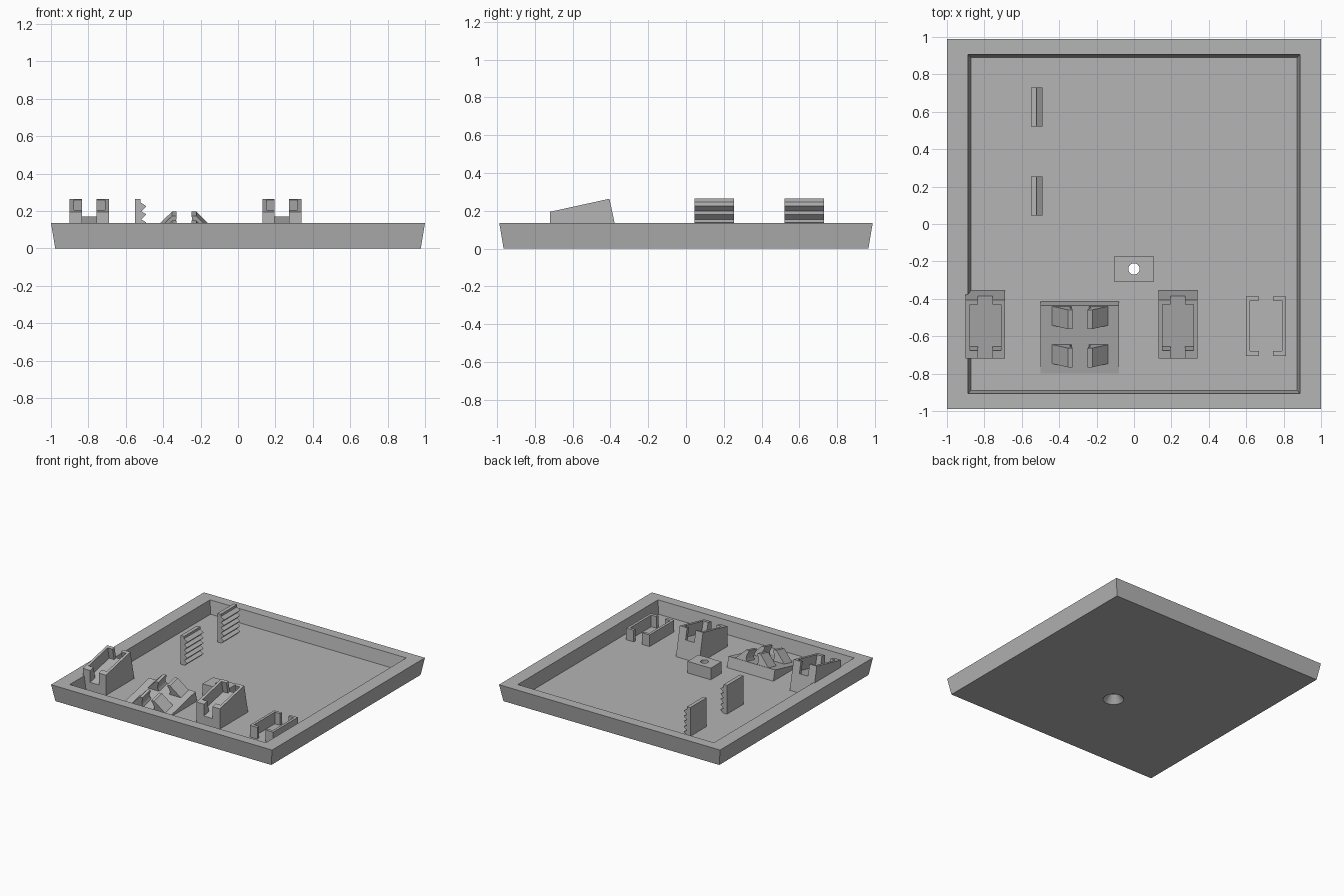
import bpy, bmesh, math
from mathutils import Matrix

if "Cube" in bpy.data.objects:
    bpy.data.objects.remove(bpy.data.objects["Cube"])

grey = bpy.data.materials.new("plain_grey")
grey.use_nodes = True
grey.diffuse_color = (0.46, 0.46, 0.46, 1)
grey.node_tree.nodes["Principled BSDF"].inputs["Base Color"].default_value = grey.diffuse_color

FLOOR = 0.03          # top of the tray floor
SUNK = FLOOR - 0.005  # parts sink slightly into the floor


def finish(name, bm):
    bmesh.ops.recalc_face_normals(bm, faces=bm.faces)
    mesh = bpy.data.meshes.new(name)
    bm.to_mesh(mesh)
    bm.free()
    mesh.materials.append(grey)
    obj = bpy.data.objects.new(name, mesh)
    bpy.context.collection.objects.link(obj)
    return obj


def prism(name, profile, axis, lo, hi):
    """Extrude a closed profile along x (profile is y, z) or y (profile is x, z)."""
    bm = bmesh.new()
    rings = []
    for t in (lo, hi):
        rings.append([bm.verts.new((t, a, b) if axis == "x" else (a, t, b)) for a, b in profile])
    bm.faces.new(rings[0])
    bm.faces.new(rings[1])
    n = len(profile)
    for i in range(n):
        j = (i + 1) % n
        bm.faces.new((rings[0][i], rings[0][j], rings[1][j], rings[1][i]))
    return finish(name, bm)


def box(name, x0, x1, y0, y1, z0, z1):
    return prism(name, [(y0, z0), (y1, z0), (y1, z1), (y0, z1)], "x", x0, x1)


def cone(name, r1, r2, x, y, z0, z1):
    bm = bmesh.new()
    bmesh.ops.create_cone(bm, cap_ends=True, segments=32, radius1=r1, radius2=r2, depth=z1 - z0,
                          matrix=Matrix.Translation((x, y, (z0 + z1) / 2)))
    return finish(name, bm)


def cut(obj, cutters):
    bpy.context.view_layer.objects.active = obj
    for c in cutters:
        c.hide_render = True
        mod = obj.modifiers.new("cut", "BOOLEAN")
        mod.operation = "DIFFERENCE"
        mod.solver = "EXACT"
        mod.object = c
        bpy.ops.object.modifier_apply(modifier=mod.name)


def smooth(obj):
    bpy.ops.object.select_all(action="DESELECT")
    obj.select_set(True)
    bpy.context.view_layer.objects.active = obj
    bpy.ops.object.shade_smooth_by_angle(angle=math.radians(30))


# Tray with tapered walls
bm = bmesh.new()
rings = []
for hx, hy, z in ((0.977, 0.965, 0), (1, 0.988, 0.137), (0.888, 0.907, 0.137), (0.872, 0.89, FLOOR)):
    rings.append([bm.verts.new((sx * hx, sy * hy, z)) for sx, sy in ((-1, -1), (1, -1), (1, 1), (-1, 1))])
bm.faces.new(rings[0])
bm.faces.new(rings[-1])
for low, high in zip(rings, rings[1:]):
    for i in range(4):
        j = (i + 1) % 4
        bm.faces.new((low[i], low[j], high[j], high[i]))
tray = finish("tray", bm)

# Screw boss with a countersunk hole through the tray
boss = box("screw_boss", -0.105, 0.105, -0.31, -0.17, 0.02, 0.125)
holes = [cone("hole_cutter", 0.03, 0.03, 0, -0.24, -0.1, 0.2),
         cone("countersink_cutter", 0.086, 0.03, 0, -0.24, -0.01, 0.06)]
for part in (tray, boss):
    cut(part, holes)
    smooth(part)
for h in holes:
    bpy.data.objects.remove(h)

# Two toothed racks
teeth = [(-0.55, SUNK), (-0.55, 0.265), (-0.52, 0.265), (-0.52, 0.246)]
for i in range(5):
    peak = 0.225 - 0.043 * i
    teeth.append((-0.49, peak))
    teeth.append((-0.518, max(peak - 0.027, SUNK)))
for name, y in (("rear_rack", 0.52), ("front_rack", 0.045)):
    prism(name, teeth, "y", y, y + 0.21)

# Two tilted holders, each with a pocket and a through slot
LEAN, RISE = 0.21, 0.22


def pocket_floor(y):
    return 0.172 + RISE * (y + 0.385)


body = [(-0.72, SUNK), (-0.354, SUNK), (-0.405, 0.264), (-0.72, 0.195)]
pocket = [(-0.655, pocket_floor(-0.655)), (-0.411, pocket_floor(-0.411)),
          (-0.43 - LEAN * 0.08, 0.338), (-0.71, 0.338)]
slot = [(-0.9, pocket_floor(-0.9)), (-0.2, pocket_floor(-0.2)), (-0.2, 0.4), (-0.9, 0.4)]
for name, x in (("right_holder", -0.795), ("left_holder", 0.235)):
    holder = prism(name, body, "x", x - 0.105, x + 0.105)
    cutters = [prism("pocket_cutter", pocket, "x", x - 0.083, x + 0.083),
               prism("slot_cutter", slot, "x", x - 0.039, x + 0.039)]
    cut(holder, cutters)
    for c in cutters:
        bpy.data.objects.remove(c)

# Pair of facing C-shaped brackets
for name, s in (("right_bracket", -1), ("left_bracket", 1)):
    def bx(d):
        return 0.706 + s * d
    bm = bmesh.new()
    outline = [(0.106, -0.705), (0.106, -0.387), (0.038, -0.387), (0.038, -0.41),
               (0.085, -0.41), (0.085, -0.68), (0.038, -0.68), (0.038, -0.705)]
    face = bm.faces.new([bm.verts.new((bx(d), y, SUNK)) for d, y in outline])
    top = bmesh.ops.extrude_face_region(bm, geom=[face])["geom"]
    bmesh.ops.translate(bm, vec=(0, 0, 0.125 - SUNK),
                        verts=[g for g in top if isinstance(g, bmesh.types.BMVert)])
    finish(name, bm)

# Wedge carrying four round-bar clips
prism("clip_wedge", [(-0.80, SUNK), (-0.414, SUNK), (-0.435, 0.115), (-0.80, FLOOR)], "x", -0.5, -0.08)
tilt = math.atan2(0.085, 0.365)
radius, centre = 0.055, 0.03
a0, a1 = math.asin(0.035 / radius), math.asin(-centre / radius)
arc = []
for i in range(9):
    a = a0 + (a1 - a0) * i / 8
    arc.append((radius * math.cos(a), centre + radius * math.sin(a)))
clip = [(0.046, -0.01), (0.152, -0.01), (0.15, 0), (0.065, 0.085), (0.04, 0.085)] + arc
for row, u in (("rear", -0.11), ("front", -0.32)):
    for side, s in (("right", -1), ("left", 1)):
        jaw = prism(row + "_" + side + "_clip", [(s * x, w) for x, w in clip], "y", u, u + 0.105)
        jaw.location = (-0.288, -0.435, 0.115)
        jaw.rotation_euler.x = tilt
        smooth(jaw)
